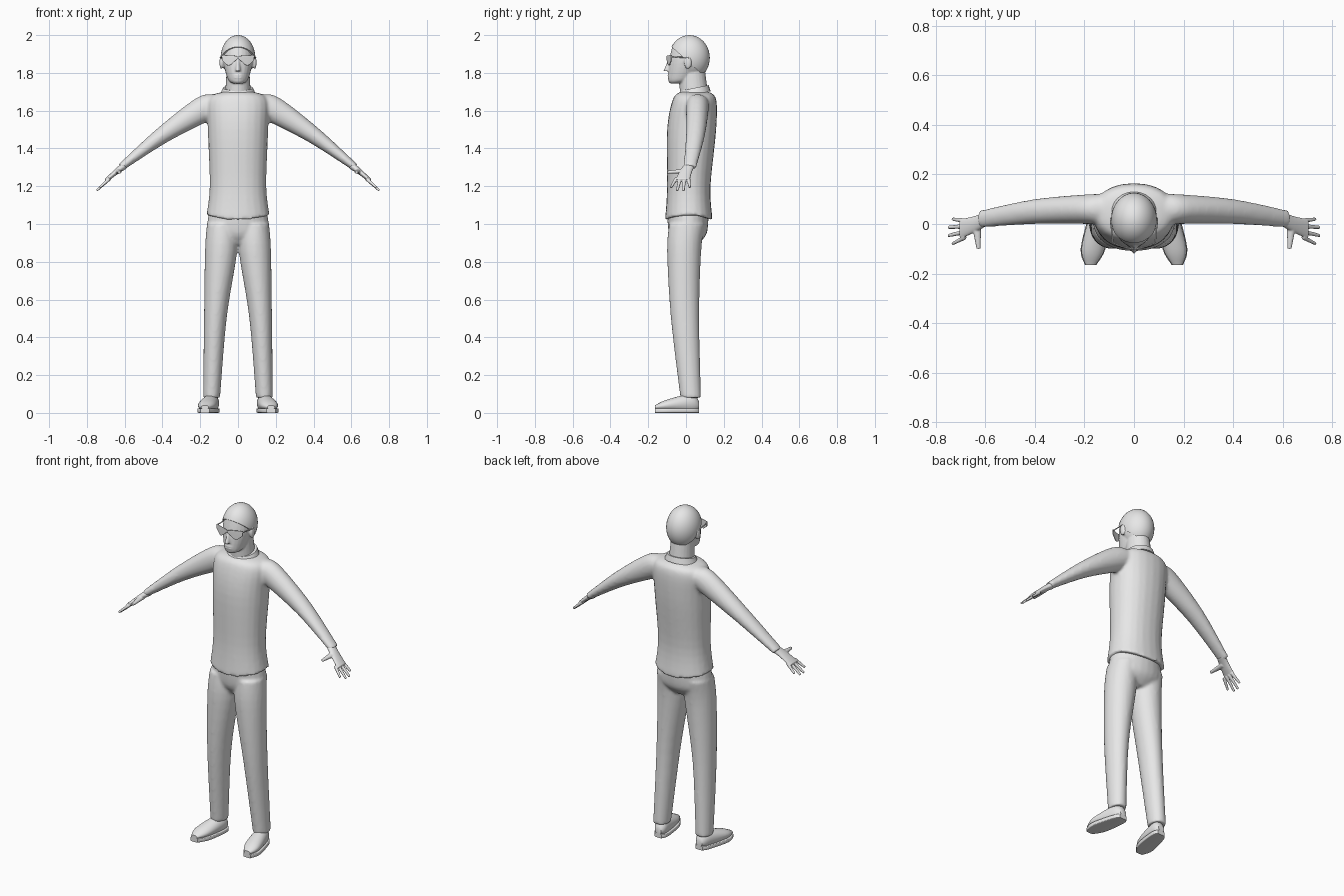
import bpy, bmesh, math
from mathutils import Vector, Matrix

old = bpy.data.objects.get("Cube")
if old:
    bpy.data.objects.remove(old, do_unlink=True)

grey = bpy.data.materials.new("light_grey")
grey.use_nodes = True
grey.diffuse_color = (.8, .8, .8, 1)
grey.node_tree.nodes["Principled BSDF"].inputs["Base Color"].default_value = grey.diffuse_color

ACROSS, DEPTH, UP = Vector((1, 0, 0)), Vector((0, 1, 0)), Vector((0, 0, 1))
SLOPE = Vector((.6, 0, .8))  # at right angles to the lowered arms
MIDDLE, BOTH = (1,), (1, -1)
STEPS = 5


def spline(rows):
    """Catmull-Rom through the rows, so a few stations give a smooth body."""
    padded = [rows[0], *rows, rows[-1]]
    for before, start, end, after in zip(padded, padded[1:], padded[2:], padded[3:]):
        for step in range(STEPS):
            t = step / STEPS
            yield [b + t / 2 * (c - a + t * (2 * a - 5 * b + 4 * c - d + t * (3 * (b - c) + d - a)))
                   for a, b, c, d in zip(before, start, end, after)]
    yield rows[-1]


def rounded(value, power):
    return math.copysign(abs(value) ** (2 / power), value)


def loft(bm, rows, u=ACROSS, v=DEPTH, power=2, sides=MIDDLE, segments=24):
    """Skin oval rings; each row is x, y, z, radius along u, radius along v."""
    turns = [math.tau * k / segments for k in range(segments)]
    for side in sides:
        rings = []
        for x, y, z, wide, thick in spline(rows):
            ring = []
            for turn in turns:
                spot = Vector((x, y, z)) + u * wide * rounded(math.cos(turn), power)
                spot += v * thick * rounded(math.sin(turn), power)
                spot.x *= side
                ring.append(bm.verts.new(spot))
            rings.append(ring)
        for low, high in zip(rings, rings[1:]):
            for k in range(segments):
                bm.faces.new((low[k], low[k - 1], high[k - 1], high[k]))
        bm.faces.new(rings[0])
        bm.faces.new(rings[-1])


def upright(rows):
    """Turn rows of centre x, half width, z, front y, back y into loft rows."""
    return [(x, (front + back) / 2, z, width, (back - front) / 2)
            for x, width, z, front, back in rows]


def ball(bm, centre, radii):
    matrix = Matrix.Translation(centre) @ Matrix.Diagonal((*radii, 1))
    bmesh.ops.create_uvsphere(bm, u_segments=32, v_segments=20, radius=1, matrix=matrix)


def finish(name, bm, voxel=0, smoothing=0):
    """Make the object; a voxel size fuses its overlapping pieces into one skin."""
    bmesh.ops.recalc_face_normals(bm, faces=bm.faces[:])
    mesh = bpy.data.meshes.new(name)
    bm.to_mesh(mesh)
    bm.free()
    mesh.materials.append(grey)
    part = bpy.data.objects.new(name, mesh)
    bpy.context.collection.objects.link(part)
    bpy.ops.object.select_all(action='DESELECT')
    part.select_set(True)
    bpy.context.view_layer.objects.active = part
    bpy.ops.object.shade_smooth_by_angle(angle=math.radians(45))
    if voxel:
        fuse = part.modifiers.new("fuse", 'REMESH')
        fuse.mode = 'VOXEL'
        fuse.voxel_size = voxel
        fuse.use_smooth_shade = True
        soften = part.modifiers.new("soften", 'SMOOTH')
        soften.iterations = smoothing


# Shirt: torso with a dipping hem, fused with both sleeves
bm = bmesh.new()
loft(bm, upright([(0, .17, 1.03, -.11, .14), (0, .15, 1.2, -.1, .13), (0, .16, 1.5, -.1, .16),
                  (0, .16, 1.66, -.07, .16), (0, .08, 1.7, -.03, .12)]), power=2.2)
hem = min(vert.co.z for vert in bm.verts)
for vert in bm.verts:
    if vert.co.z < hem + .01:
        vert.co.z += vert.co.x ** 2 - .01
loft(bm, [(.1, .06, 1.64, .06, .06), (.18, .06, 1.61, .06, .07),
          (.4, .05, 1.47, .05, .045), (.62, .02, 1.3, .035, .02)], DEPTH, SLOPE, sides=BOTH)
finish("shirt", bm, voxel=.009, smoothing=5)

# Collar, tilted up towards the back
bm = bmesh.new()
loft(bm, [(0, .04, 1.685, .095, .09), (0, .045, 1.72, .08, .075)], ACROSS, Vector((0, 1, .2)))
finish("collar", bm)

# Trousers: pelvis fused with two legs
bm = bmesh.new()
loft(bm, upright([(0, .155, 1.06, -.1, .12), (0, .16, .95, -.09, .11), (0, .08, .89, -.05, .06)]))
loft(bm, upright([(.085, .08, 1, -.09, .1), (.09, .085, .85, -.1, .08),
                  (.12, .06, .5, -.08, .07), (.14, .045, .08, -.03, .08)]), sides=BOTH)
finish("trousers", bm, voxel=.009, smoothing=4)

# Shoes: rounded uppers, and soles that flatten the same outline
shoe = [(.135, .07, .04, .02, .02), (.14, .03, .05, .04, .05),
        (.165, -.1, .04, .047, .03), (.175, -.165, .03, .02, .01)]
bm = bmesh.new()
loft(bm, shoe, ACROSS, UP, sides=BOTH)
for vert in bm.verts:
    vert.co.z = max(vert.co.z, .01)
finish("shoe_uppers", bm)
bm = bmesh.new()
sole = .012
loft(bm, [(x, y, sole, width + sole / 4, sole) for x, y, z, width, height in shoe],
     ACROSS, UP, power=8, sides=BOTH)
finish("shoe_soles", bm)

# Hands: palm, four fanned fingers and a thumb
bm = bmesh.new()
loft(bm, [(.6, .02, 1.31, .03, .02), (.64, 0, 1.28, .033, .015), (.7, -.02, 1.23, .04, .01)],
     DEPTH, SLOPE, sides=BOTH)
for finger in range(4):
    fan = finger - 1.5
    short = fan ** 2 * .008
    loft(bm, [(.68, -.02 - fan * .022, 1.24, .01, .01),
              (.75 - short, -.03 - fan * .033, 1.175 + short, .007, .006)],
         DEPTH, SLOPE, sides=BOTH)
loft(bm, [(.635, 0, 1.28, .02, .014), (.627, -.1, 1.274, .008, .008)], ACROSS, UP, sides=BOTH)
finish("hands", bm, voxel=.0035, smoothing=3)

# Head: neck, skull, face, nose, lips and ears
bm = bmesh.new()
loft(bm, upright([(0, .07, 1.66, -.03, .12), (0, .06, 1.82, -.04, .1)]))
ball(bm, (0, .02, 1.88), (.085, .1, .11))
loft(bm, upright([(0, .03, 1.745, -.085, -.02), (0, .055, 1.77, -.095, .04),
                  (0, .08, 1.87, -.088, .09), (0, .07, 1.95, -.07, .09)]))
loft(bm, upright([(0, .01, 1.88, -.09, -.05), (0, .016, 1.81, -.12, -.05)]))
for height in (1.775, 1.787):
    ball(bm, (0, -.088, height), (.025, .01, .005))
for side in BOTH:
    ball(bm, (side * .088, .01, 1.855), (.01, .02, .035))
finish("head", bm, voxel=.005, smoothing=2)

# Hair: a slightly larger cap cut along a sloping hairline
bm = bmesh.new()
ball(bm, (0, .018, 1.88), (.092, .108, .12))
bmesh.ops.bisect_plane(bm, geom=bm.verts[:] + bm.edges[:] + bm.faces[:],
                       plane_co=(0, .01, 1.86), plane_no=(0, .9, 1), clear_inner=True)
bmesh.ops.holes_fill(bm, edges=[edge for edge in bm.edges if edge.is_boundary])
finish("hair", bm)

# Glasses: swept-back lenses that meet in a thin bridge, and side arms
bm = bmesh.new()
rim = .003
loft(bm, [(0, -.1, 1.88, rim, rim), (.012, -.1, 1.878, rim, .012), (.05, -.09, 1.866, rim, .027),
          (.085, -.077, 1.88, rim, .014)], DEPTH, UP, power=6, sides=BOTH)
loft(bm, [(.085, -.077, 1.886, rim, rim), (.094, .015, 1.88, rim, rim)], ACROSS, UP, sides=BOTH)
finish("glasses", bm)
